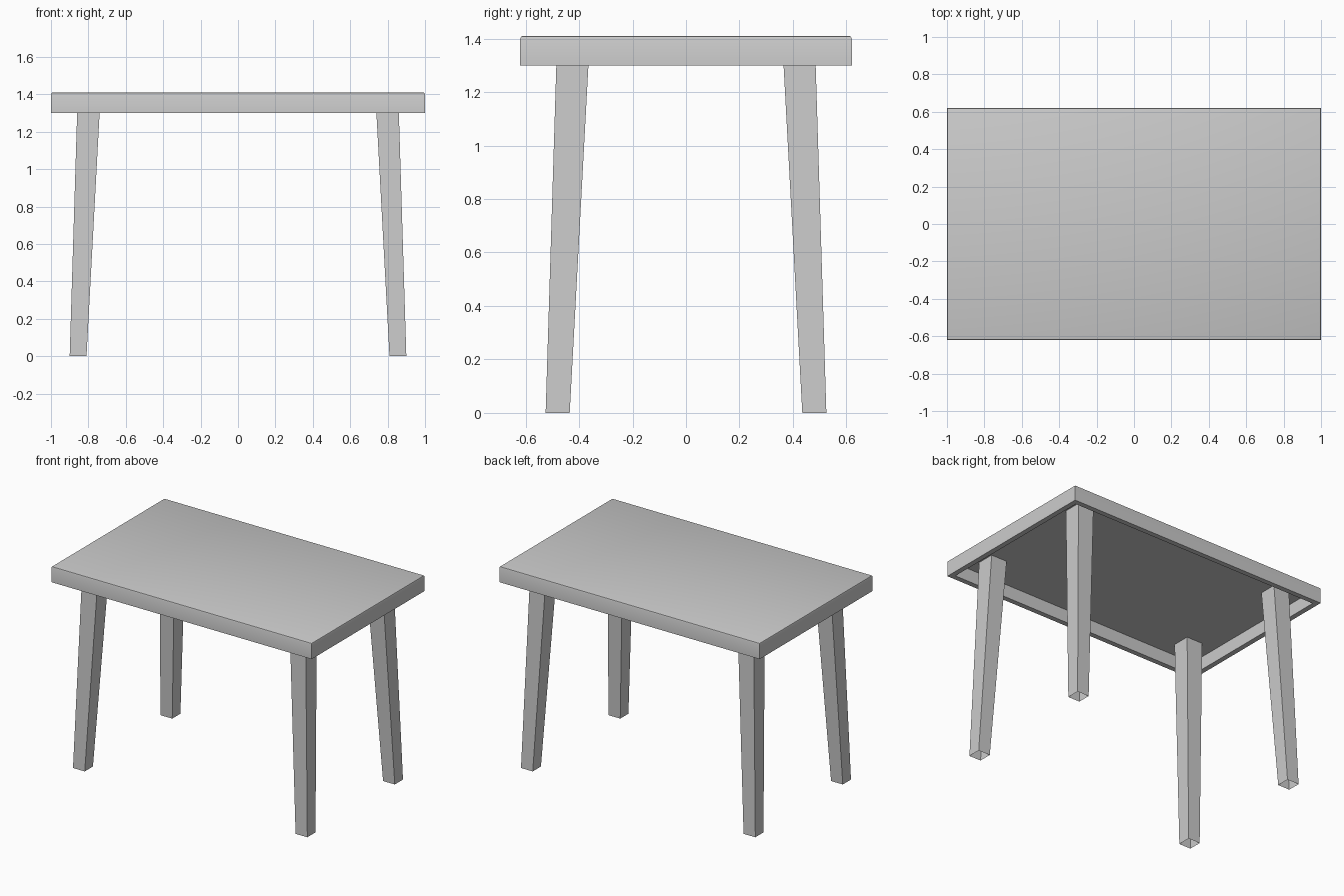
import bpy
import bmesh
from mathutils import Vector

cube = bpy.data.objects.get("Cube")
if cube:
    bpy.data.objects.remove(cube, do_unlink=True)

TOP, UNDER, PANEL = 1.41, 1.30, 1.39

grey = bpy.data.materials.new("plain grey")
grey.use_nodes = True
grey.diffuse_color = (0.6, 0.6, 0.6, 1)
grey.node_tree.nodes["Principled BSDF"].inputs["Base Color"].default_value = (0.6, 0.6, 0.6, 1)


def finish(bm, name):
    mesh = bpy.data.meshes.new(name)
    bm.to_mesh(mesh)
    bm.free()
    mesh.materials.append(grey)
    obj = bpy.data.objects.new(name, mesh)
    bpy.context.collection.objects.link(obj)
    bpy.ops.object.select_all(action='DESELECT')
    obj.select_set(True)
    bpy.context.view_layer.objects.active = obj
    bpy.ops.object.shade_smooth_by_angle(angle=0.6)
    return obj


# Tabletop: slab with softened upper edges and a hollow underside
bm = bmesh.new()
bmesh.ops.create_cube(bm, size=1)
bmesh.ops.scale(bm, vec=(2, 1.24, TOP - UNDER), verts=bm.verts)
bmesh.ops.translate(bm, vec=(0, 0, (TOP + UNDER) / 2), verts=bm.verts)
bottom = [f for f in bm.faces if f.normal.z < -0.9]
bmesh.ops.inset_region(bm, faces=bottom, thickness=0.05)
hollow = bmesh.ops.extrude_face_region(bm, geom=bottom)
verts = [v for v in hollow["geom"] if isinstance(v, bmesh.types.BMVert)]
bmesh.ops.translate(bm, vec=(0, 0, PANEL - UNDER), verts=verts)
bmesh.ops.delete(bm, geom=[f for f in bottom if f.is_valid], context='FACES_ONLY')
rim = [e for e in bm.edges if all(v.co.z > TOP - 0.001 for v in e.verts)]
bmesh.ops.bevel(bm, geom=rim, offset=0.01, segments=2, profile=0.5, affect='EDGES')
bmesh.ops.recalc_face_normals(bm, faces=bm.faces)
finish(bm, "tabletop")


def section(z):
    """Inner and outer limits of a leg in x and y at height z."""
    t = z / UNDER
    return (0.81 - 0.07 * t, 0.90 - 0.04 * t, 0.435 - 0.07 * t, 0.525 - 0.04 * t)


# Splayed, tapered legs: open square tubes reaching up to the panel
def leg(name, sx, sy):
    bm = bmesh.new()
    rings = []
    for z in (0, PANEL):
        x0, x1, y0, y1 = section(z)
        corners = ((x0, y0), (x1, y0), (x1, y1), (x0, y1))
        rings.append([bm.verts.new(Vector((sx * x, sy * y, z))) for x, y in corners])
    low, high = rings
    for i in range(4):
        j = (i + 1) % 4
        face = [low[i], low[j], high[j], high[i]]
        bm.faces.new(face if sx * sy > 0 else face[::-1])
    finish(bm, name)


for end, sy in (("front", -1), ("back", 1)):
    for side, sx in (("left", 1), ("right", -1)):
        leg(f"{end}_{side}_leg", sx, sy)
